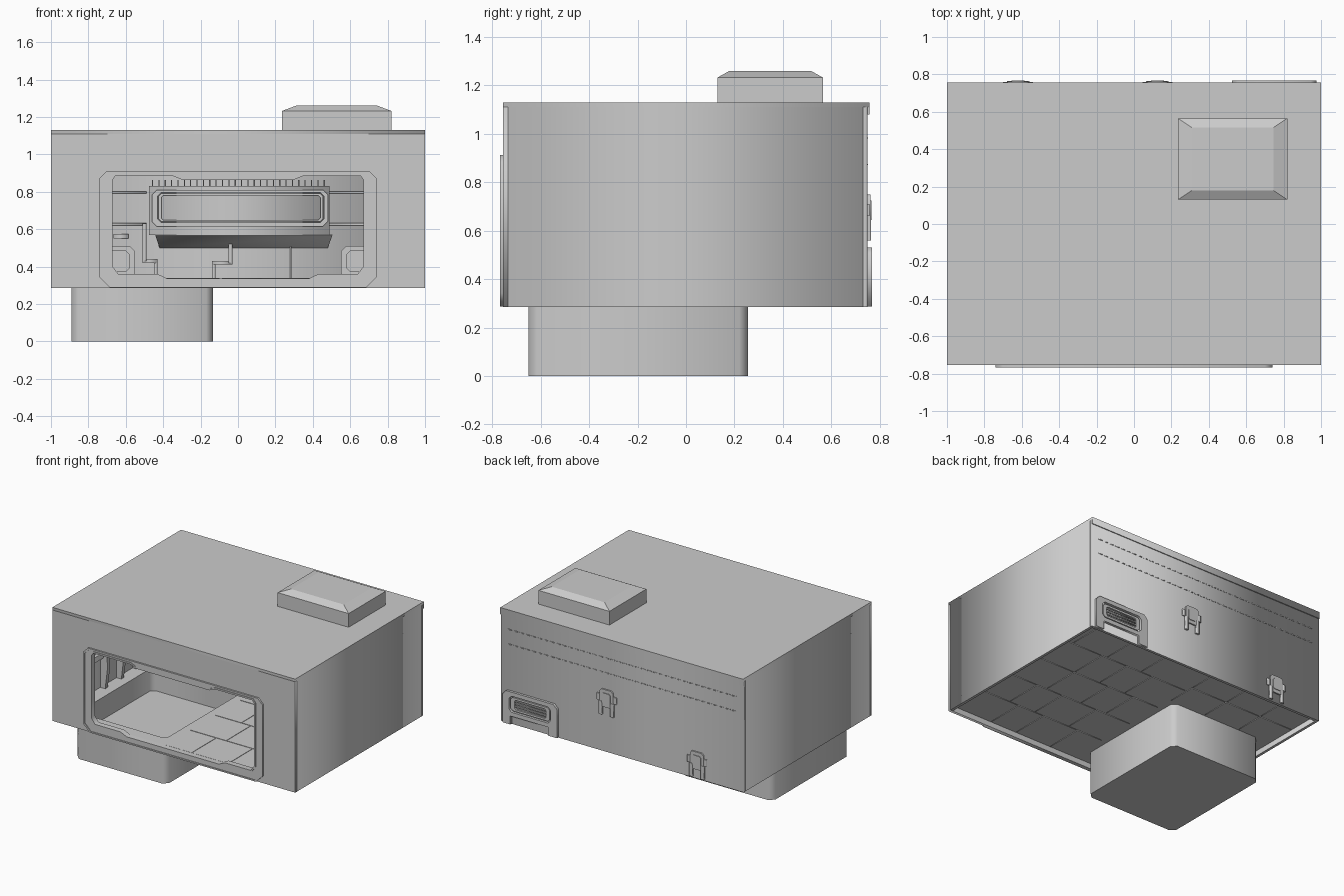
import bpy, math, random

random.seed(4)
grey = bpy.data.materials.new("plain grey")
grey.diffuse_color = (0.6, 0.6, 0.6, 1)

ROT = {"front": (math.pi / 2, 0, 0), "top": (0, 0, 0)}


def plate(name, loops, a, b, plane="front"):
    """Flat outline (further loops are holes) extruded from a to b along the plane's axis."""
    cu = bpy.data.curves.new(name, "CURVE")
    cu.dimensions, cu.fill_mode, cu.extrude = "2D", "BOTH", abs(b - a) / 2
    for loop in loops:
        sp = cu.splines.new("POLY")
        sp.points.add(len(loop) - 1)
        for p, (u, v) in zip(sp.points, loop):
            p.co = (u, v, 0, 1)
        sp.use_cyclic_u = True
    tmp = bpy.data.objects.new(name + "_outline", cu)
    bpy.context.collection.objects.link(tmp)
    dg = bpy.context.evaluated_depsgraph_get()
    me = bpy.data.meshes.new_from_object(tmp.evaluated_get(dg))
    bpy.data.objects.remove(tmp)
    me.materials.clear()
    me.materials.append(grey)
    ob = bpy.data.objects.new(name, me)
    bpy.context.collection.objects.link(ob)
    ob.rotation_euler = ROT[plane]
    mid = (a + b) / 2
    ob.location = (0, mid, 0) if plane == "front" else (0, 0, mid)
    return ob


def rect(x0, x1, y0, y1, c=0.0, c_top=None):
    """Rectangle with chamfered corners; c_top overrides the upper chamfers."""
    t = c if c_top is None else c_top
    pts = [(x0 + c, y0), (x1 - c, y0), (x1, y0 + c), (x1, y1 - t),
           (x1 - t, y1), (x0 + t, y1), (x0, y1 - t), (x0, y0 + c)]
    return [p for i, p in enumerate(pts) if p != pts[i - 1]]


def box(name, x0, x1, y0, y1, z0, z1):
    return plate(name, [rect(x0, x1, y0, y1)], z0, z1, "top")


def window(m):
    """Window outline, grown outwards by m."""
    half = [(0.38, 0.337 - m), (0.43, 0.36 - m), (0.64 + m * .4, 0.36 - m), (0.67 + m, 0.40 - m * .4),
            (0.67 + m, 0.865 + m * .4), (0.655 + m * .4, 0.885 + m), (0.35, 0.885 + m), (0.30, 0.865 + m)]
    return half + [(-x, z) for x, z in reversed(half)]


# Room shell
box("roof", -1, 1, -0.755, 0.757, 1.11, 1.13)
box("left_wall", -1, -0.98, -0.735, 0.73, 0.285, 1.11)
box("right_wall", 0.98, 1, -0.735, 0.73, 0.285, 1.11)
plate("front_wall", [rect(-1, 1, 0.285, 1.11), window(0.005)], -0.755, -0.735)
box("back_wall", -1, 1, 0.73, 0.75, 0.285, 1.11)
box("back_eave", -1, 1, 0.75, 0.757, 1.08, 1.11)

# Floor with opening for the pit
PIT = rect(-0.89, -0.135, -0.65, 0.255, 0.035)
PIT_IN = rect(-0.875, -0.15, -0.635, 0.24, 0.03)
plate("floor", [rect(-0.98, 0.98, -0.735, 0.73), PIT_IN], 0.325, 0.335, "top")
plate("pit_wall", [PIT, PIT_IN], 0.17, 0.326, "top")
plate("pit_base", [PIT], 0, 0.17, "top")

# Thin tiles on both faces of the floor
for i in range(5):
    y0 = -0.73 + i * 0.292
    x = -0.09
    while x < 0.9:
        w = min(random.choice((0.22, 0.3, 0.4)), 0.97 - x)
        for z0, z1 in ((0.321, 0.325), (0.335, 0.338)):
            box("floor_tile", x + .004, x + w - .004, y0 + .004, y0 + 0.288, z0, z1)
        x += w
for x0, x1 in ((-0.97, -0.7), (-0.69, -0.4), (-0.39, -0.1)):
    for y0, y1 in ((0.27, 0.49), (0.5, 0.725)):
        box("rear_floor_tile", x0, x1, y0, y1, 0.321, 0.338)

# Window surround: wide border, raised lip, top trim
surround = rect(-0.74, 0.74, 0.287, 0.912, 0.055, 0.04)
plate("window_border", [surround, window(0.006)], -0.763, -0.754)
plate("window_rim", [surround, rect(-0.728, 0.728, 0.297, 0.902, 0.052, 0.037)], -0.768, -0.762)
plate("window_lip", [window(0.012), window(0)], -0.768, -0.725)
plate("window_top_trim", [[(-0.35, 0.911), (0.35, 0.911), (0.29, 0.868), (-0.29, 0.868)]], -0.768, -0.754)

# Roof unit with sloped cap
me = bpy.data.meshes.new("roof_unit")
rings = []
for x0, x1, y0, y1, z in ((0.235, 0.82, 0.13, 0.565, 1.125), (0.235, 0.82, 0.13, 0.565, 1.232),
                          (0.31, 0.745, 0.18, 0.515, 1.26)):
    rings += [(x0, y0, z), (x1, y0, z), (x1, y1, z), (x0, y1, z)]
faces = [(3, 2, 1, 0), (8, 9, 10, 11)]
for k in (0, 4):
    faces += [(k + i, k + (i + 1) % 4, k + 4 + (i + 1) % 4, k + 4 + i) for i in range(4)]
me.from_pydata(rings, [], faces)
me.materials.append(grey)
bpy.context.collection.objects.link(bpy.data.objects.new("roof_unit", me))

# Rear service hatch with louvred recess
plate("hatch_frame", [[(0.525, 0.287), (0.60, 0.287), (0.60, 0.35), (0.91, 0.35), (0.91, 0.287), (0.975, 0.287),
                       (0.975, 0.50), (0.945, 0.53), (0.555, 0.53), (0.525, 0.50)],
                      rect(0.58, 0.92, 0.38, 0.50, 0.02)], 0.749, 0.768)
plate("hatch_inner_frame", [rect(0.59, 0.91, 0.39, 0.49, 0.015), rect(0.62, 0.88, 0.405, 0.475, 0.01)], 0.749, 0.762)
for z in (0.418, 0.438, 0.458):
    box("hatch_louvre", 0.62, 0.88, 0.749, 0.76, z, z + 0.008)

# Rear latches
for xc, z0 in ((0.125, 0.56), (-0.62, 0.297)):
    plate("latch_body", [rect(xc - .055, xc + .055, z0 + .06, z0 + .19, 0.015)], 0.749, 0.761)
    plate("latch_face", [rect(xc - .035, xc + .035, z0 + .085, z0 + .165, 0.01)], 0.76, 0.766)
    for s in (-1, 1):
        u = sorted((xc + s * .035, xc + s * .06))
        box("latch_leg", u[0], u[1], 0.749, 0.764, z0, z0 + .10)
        u = sorted((xc + s * .055, xc + s * .08))
        box("latch_ear", u[0], u[1], 0.749, 0.758, z0 + .10, z0 + .15)

# Rear seam strips
for z in (0.87, 0.98):
    x = -0.94
    while x < 0.92:
        box("rear_seam", x, x + 0.035, 0.749, 0.752, z, z + 0.005)
        x += 0.05

# Interior cabinet on the back wall: sloped underside, screen frame, comb strip
cab = box("cabinet", -0.475, 0.49, 0.60, 0.73, 0.57, 0.83)
base = plate("cabinet_underside", [rect(-0.42, 0.48, 0.50, 0.571)], 0.60, 0.73)
for v in base.data.vertices:
    if v.co.y < 0.51 and v.co.z > 0:
        v.co.y = 0.565
        v.co.x *= 1.0
    if v.co.y > 0.56:
        v.co.x *= 1.05
plate("screen_frame", [rect(-0.46, 0.48, 0.615, 0.81, 0.025), rect(-0.43, 0.46, 0.635, 0.795, 0.02)], 0.58, 0.60)
plate("screen_lip", [rect(-0.425, 0.455, 0.64, 0.79, 0.015), rect(-0.41, 0.44, 0.65, 0.78, 0.01)], 0.59, 0.60)
for i in range(28):
    x = -0.46 + i * 0.034
    box("comb_tooth", x, x + 0.006, 0.62, 0.64, 0.83, 0.862)

# Interior back wall trims, corner lockers and pipes
for s in (-1, 1):
    for z in (0.62, 0.79):
        u = sorted((s * 0.49, s * 0.97))
        box("wall_trim", u[0], u[1], 0.715, 0.731, z, z + 0.012)
    u = sorted((s * 0.55, s * 0.72))
    plate("corner_locker", [rect(u[0], u[1], 0.335, 0.51, 0.03)], 0.66, 0.731)
    plate("locker_door", [rect(u[0] + .03, u[1] - .03, 0.37, 0.485, 0.02)], 0.65, 0.661)
box("wall_box", -0.665, -0.585, 0.70, 0.731, 0.55, 0.575)
for x, z0, dx in ((-0.50, 0.43, 0.06), (-0.04, 0.42, -0.09)):
    box("pipe_upper", x - .01, x + .01, 0.69, 0.71, z0, 0.63)
    u = sorted((x, x + dx))
    box("pipe_bend", u[0] - .01, u[1] + .01, 0.69, 0.71, z0 - .01, z0 + .01)
    box("pipe_lower", x + dx - .01, x + dx + .01, 0.69, 0.71, 0.335, z0)
box("wall_rod", 0.278, 0.286, 0.715, 0.731, 0.335, 0.52)

# Slanted ribs and rail on the interior left wall
for i in range(7):
    y = -0.6 + i * 0.19
    plate("wall_rib", [[(-0.981, 0.335), (-0.94, 0.335), (-0.92, 0.50), (-0.95, 0.85), (-0.981, 0.85)]], y, y + 0.03)
box("wall_rail", -0.981, -0.955, -0.70, 0.72, 0.56, 0.60)
